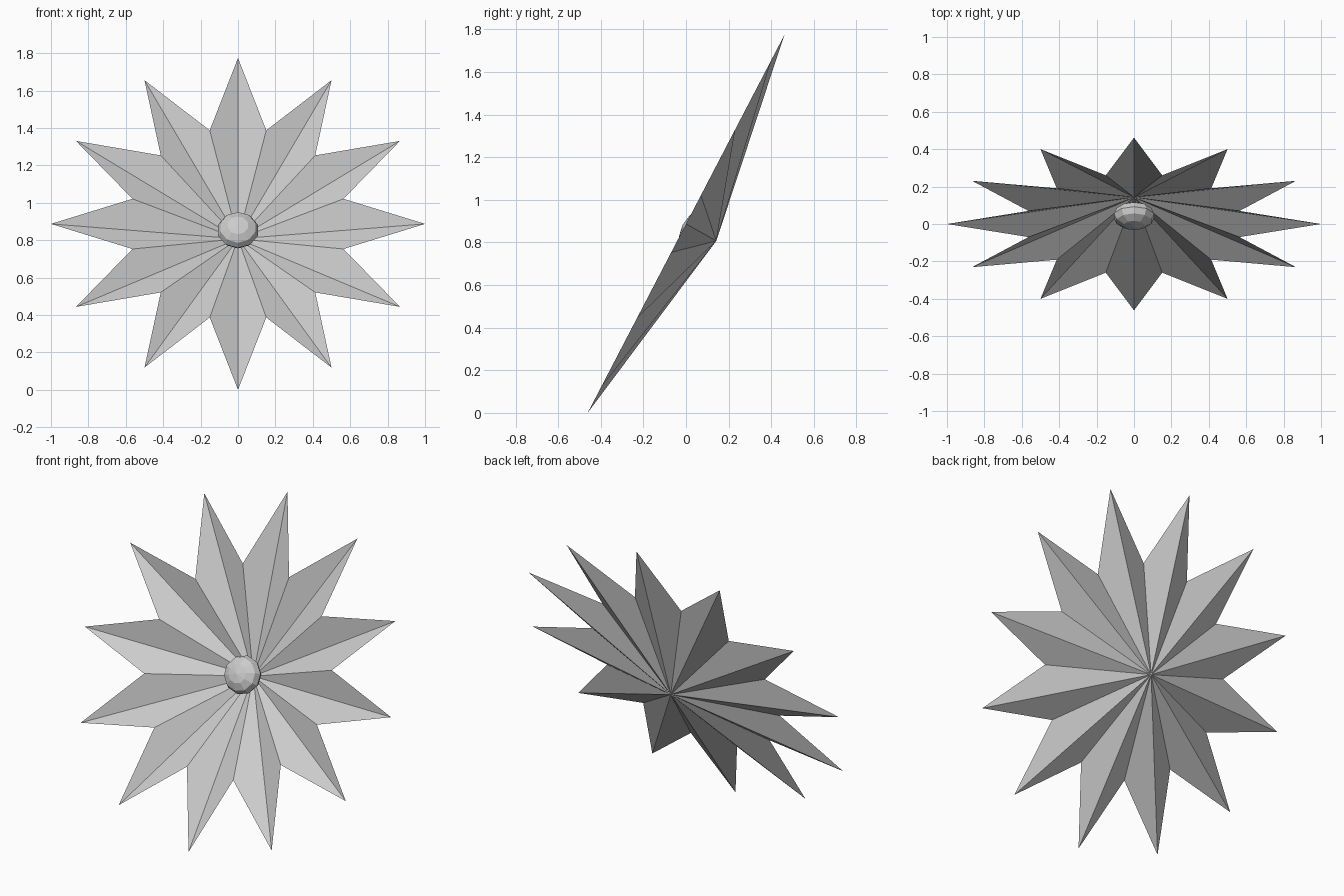
import bpy, bmesh, math
from mathutils import Matrix, Vector

if "Cube" in bpy.data.objects:
    bpy.data.objects.remove(bpy.data.objects["Cube"])

POINTS, R_TIP, R_NOTCH, DEPTH = 12, 1.0, 0.584, 0.163
TILT = math.radians(62.5)
# local z is the flower's facing direction, leaning back from the front
FRAME = Matrix.Translation((0, 0, R_TIP * math.sin(TILT))) @ Matrix.Rotation(TILT, 4, 'X')


def finish(name, bm):
    bm.transform(FRAME)
    mesh = bpy.data.meshes.new(name)
    bm.to_mesh(mesh)
    bm.free()
    obj = bpy.data.objects.new(name, mesh)
    bpy.context.collection.objects.link(obj)
    return obj


# Petals: thin star-shaped sheet, creased back to a single apex
bm = bmesh.new()
apex = bm.verts.new((0, -0.005, -DEPTH))
rim = []
for i in range(2 * POINTS):
    a = math.pi * i / POINTS
    r = R_NOTCH if i % 2 else R_TIP
    rim.append(bm.verts.new((r * math.cos(a), r * math.sin(a), 0)))
for i, v in enumerate(rim):
    bm.faces.new((apex, v, rim[(i + 1) % len(rim)]))
finish("petals", bm)

# Flower centre: flattened low-poly ball resting in the hollow
bm = bmesh.new()
bmesh.ops.create_uvsphere(bm, u_segments=10, v_segments=6, radius=1)
bmesh.ops.scale(bm, vec=Vector((0.112, 0.107, 0.066)), verts=bm.verts)
bmesh.ops.translate(bm, vec=Vector((0, -0.010, -0.054)), verts=bm.verts)
finish("flower_centre", bm)
